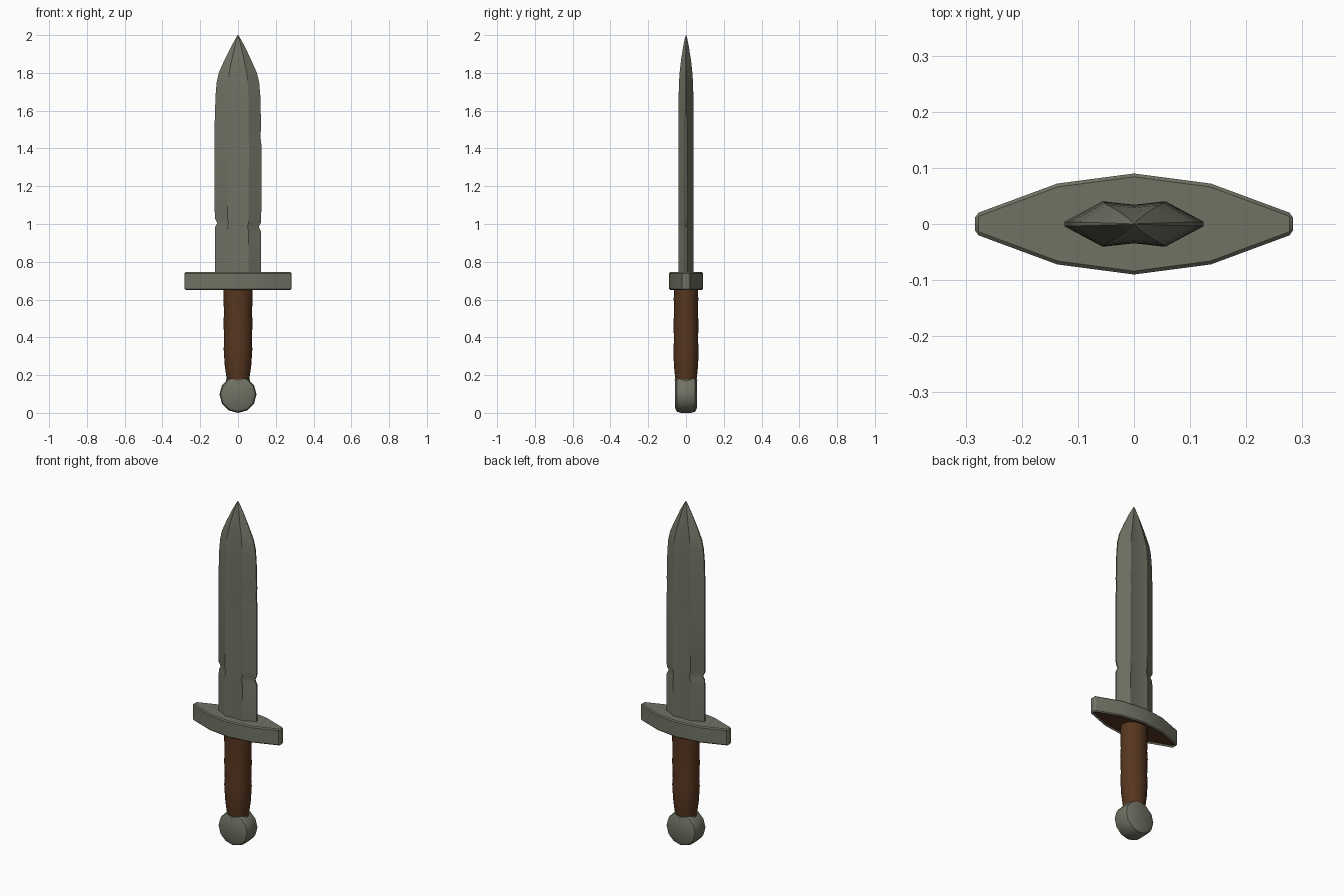
import bpy
import bmesh
from math import sin, cos, pi, radians

cube = bpy.data.objects.get("Cube")
if cube:
    bpy.data.objects.remove(cube, do_unlink=True)


def material(name, rgb):
    mat = bpy.data.materials.new(name)
    mat.use_nodes = True
    mat.diffuse_color = (*rgb, 1)
    mat.node_tree.nodes["Principled BSDF"].inputs["Base Color"].default_value = (*rgb, 1)
    return mat


steel = material("dull steel", (0.165, 0.168, 0.127))
leather = material("brown leather", (0.095, 0.037, 0.014))


def loft(name, rings, mats, angle, bevel=0):
    """Skin a stack of equal-length rings and cap both ends."""
    bm = bmesh.new()
    loops = [[bm.verts.new(p) for p in ring] for ring in rings]
    n = len(loops[0])
    for a, b in zip(loops, loops[1:]):
        for i in range(n):
            j = (i + 1) % n
            bm.faces.new((a[i], a[j], b[j], b[i]))
    bm.faces.new(loops[0][::-1])
    bm.faces.new(loops[-1])
    bmesh.ops.recalc_face_normals(bm, faces=bm.faces[:])
    if bevel:
        sharp = [e for e in bm.edges if e.calc_face_angle(0) > radians(50)]
        bmesh.ops.bevel(bm, geom=sharp, offset=bevel, segments=1, affect='EDGES')
    mesh = bpy.data.meshes.new(name)
    bm.to_mesh(mesh)
    bm.free()
    obj = bpy.data.objects.new(name, mesh)
    bpy.context.collection.objects.link(obj)
    for m in mats:
        mesh.materials.append(m)
    bpy.ops.object.select_all(action='DESELECT')
    obj.select_set(True)
    bpy.context.view_layer.objects.active = obj
    bpy.ops.object.shade_smooth_by_angle(angle=radians(angle))
    return obj


# Blade: (height, left half width, right half width, half thickness)
blade_stations = [
    (0.72, .122, .122, .040), (0.96, .122, .122, .040),
    (0.985, .110, .121, .040), (1.005, .121, .109, .040),
    (1.03, .123, .123, .040), (1.42, .124, .124, .040),
    (1.46, .119, .124, .040), (1.52, .122, .124, .040),
    (1.68, .118, .119, .039), (1.75, .112, .113, .037),
    (1.80, .100, .102, .034), (1.87, .069, .071, .026),
    (1.94, .036, .036, .015), (1.985, .011, .011, .006),
    (2.00, .001, .001, .001),
]
# Section with two sharp edges and a shallow central groove on each face
section = [(1, .10), (.46, 1), (0, .86), (-.46, 1), (-1, .10),
           (-1, -.10), (-.46, -1), (0, -.86), (.46, -1), (1, -.10)]
loft("blade", [[(x * (l if x > 0 else r), y * t, z) for x, y in section]
               for z, l, r, t in blade_stations], [steel], 30)

# Guard: long lozenge plate, leather-coloured recess on its underside
quarter = [(.283, .018), (.137, .072), (0, .09)]
outline = quarter + [(-x, y) for x, y in quarter[1::-1]]
outline += [(x, -y) for x, y in outline[::-1] if abs(y) > 0]
guard = loft("guard", [[(x, y, z) for x, y in outline] for z in (.65, .745)],
             [steel, leather], 30, .006)
bm = bmesh.new()
bm.from_mesh(guard.data)
under = min(bm.faces, key=lambda f: f.calc_center_median().z)
bmesh.ops.inset_region(bm, faces=[under], thickness=.008, depth=-.008)
under.material_index = 1
bm.to_mesh(guard.data)
bm.free()

# Grip: slightly lumpy oval handle, (height, half width, half depth)
grip_stations = [(.165, .058, .055), (.20, .063, .059), (.25, .070, .064),
                 (.34, .076, .067), (.38, .073, .064), (.48, .077, .066),
                 (.53, .074, .063), (.60, .077, .065), (.68, .076, .064)]
SIDES = 12
loft("grip", [[(w * cos(2 * pi * i / SIDES), d * sin(2 * pi * i / SIDES), z)
               for i in range(SIDES)] for z, w, d in grip_stations], [leather], 50)

# Pommel: thick disc facing front and back, with rounded rims
pommel_stations = [(-.058, .072), (-.048, .092), (-.025, .098),
                   (.025, .098), (.048, .092), (.058, .072)]
loft("pommel", [[(r * cos(2 * pi * i / SIDES), y, .098 + r * sin(2 * pi * i / SIDES))
                 for i in range(SIDES)] for y, r in pommel_stations], [steel], 40)
# Collar where the pommel meets the grip
loft("pommel_collar", [[(w * cos(2 * pi * i / SIDES), d * sin(2 * pi * i / SIDES), z)
                        for i in range(SIDES)]
                       for z, w, d in ((.12, .07, .056), (.178, .062, .060))], [steel], 40)
